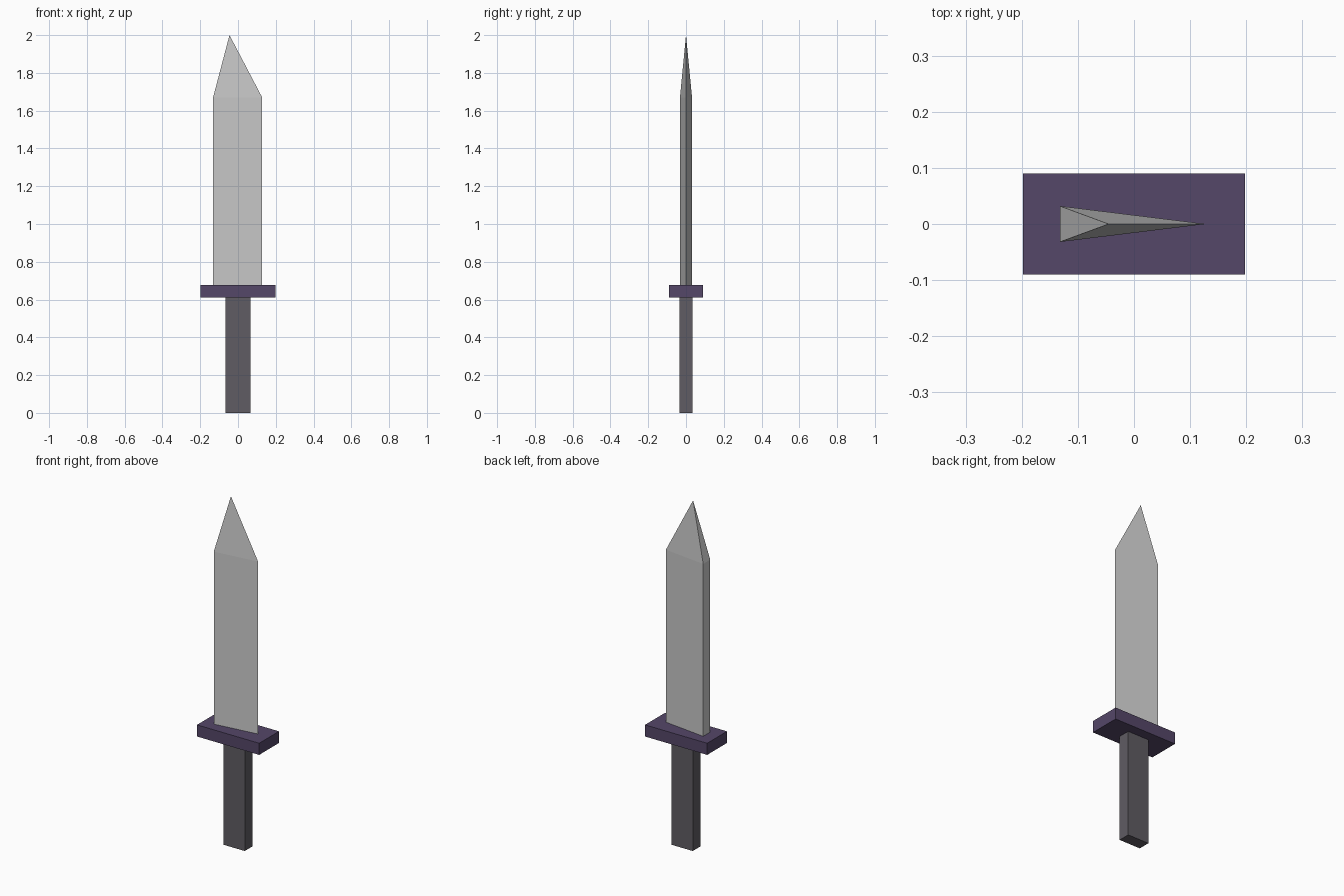
import bpy, bmesh

if "Cube" in bpy.data.objects:
    bpy.data.objects.remove(bpy.data.objects["Cube"])


def finish(bm, name, color=None):
    bmesh.ops.recalc_face_normals(bm, faces=bm.faces)
    mesh = bpy.data.meshes.new(name)
    bm.to_mesh(mesh)
    bm.free()
    obj = bpy.data.objects.new(name, mesh)
    bpy.context.collection.objects.link(obj)
    if color:
        mat = bpy.data.materials.new(name + "_color")
        mat.diffuse_color = (*color, 1)
        mat.use_nodes = True
        mat.node_tree.nodes["Principled BSDF"].inputs["Base Color"].default_value = mat.diffuse_color
        mesh.materials.append(mat)
    return obj


def box(name, half_x, half_y, z0, z1, color):
    bm = bmesh.new()
    bmesh.ops.create_cube(bm, size=2)
    for v in bm.verts:
        v.co.x *= half_x
        v.co.y *= half_y
        v.co.z = z0 if v.co.z < 0 else z1
    return finish(bm, name, color)


# Grip and crossguard
box("handle", 0.067, 0.034, 0, 0.61, (0.115, 0.107, 0.125))
box("guard", 0.198, 0.09, 0.61, 0.677, (0.09, 0.063, 0.14))

# Blade: wedge section (flat spine, sharp edge) running up to an off-centre tip
bm = bmesh.new()
section = [(-0.132, -0.032), (0.128, 0), (-0.132, 0.032)]
base = [bm.verts.new((x, y, 0.677)) for x, y in section]
shoulder = [bm.verts.new((x, y, 1.67)) for x, y in section]
tip = bm.verts.new((-0.045, 0, 2))
bm.faces.new(base)
for i in range(3):
    j = (i + 1) % 3
    bm.faces.new((base[i], base[j], shoulder[j], shoulder[i]))
    bm.faces.new((shoulder[i], shoulder[j], tip))
finish(bm, "blade")
